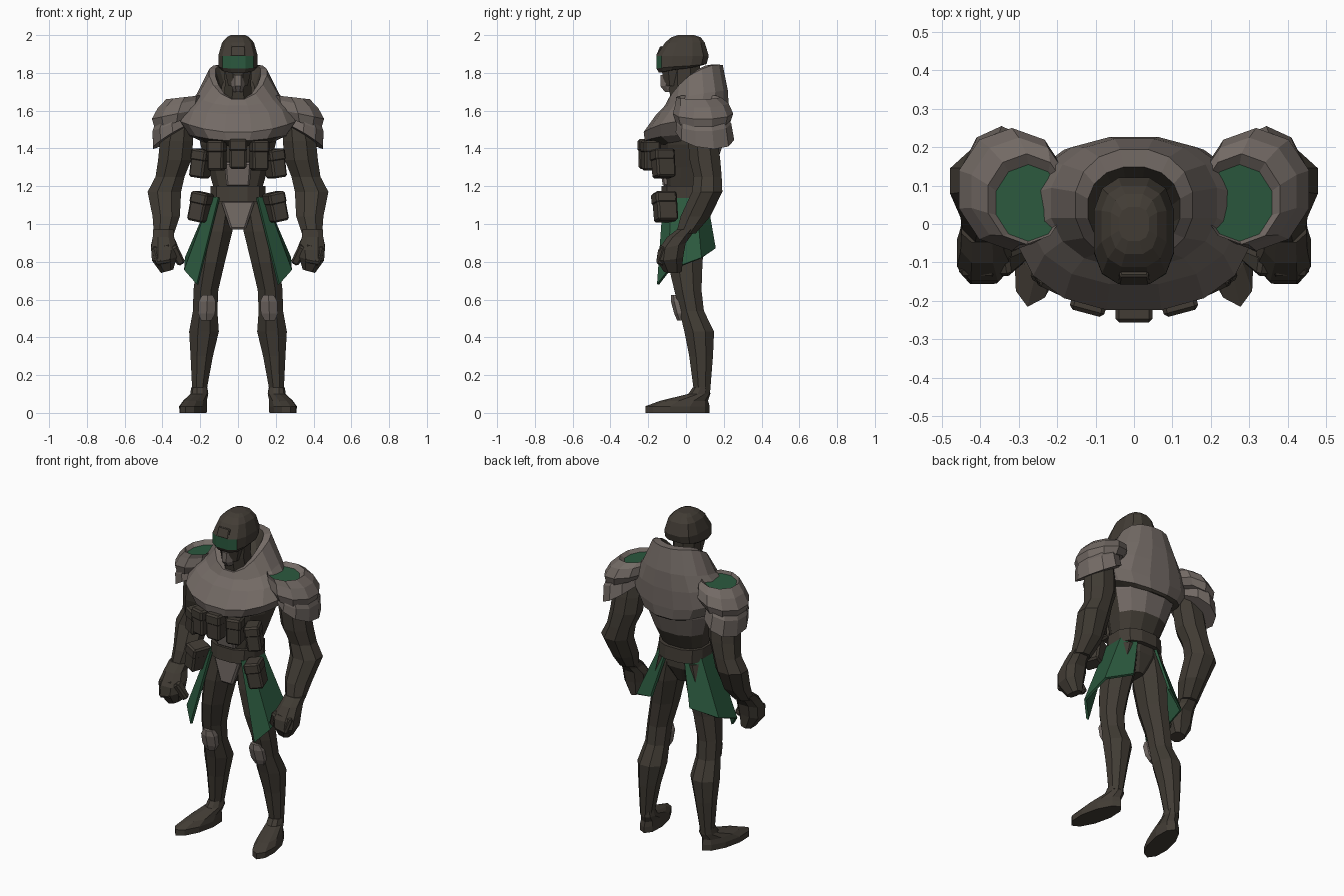
import bpy, bmesh
from math import sin, cos, pi, radians, copysign
from mathutils import Vector, Matrix, Euler

cube = bpy.data.objects.get("Cube")
if cube:
    bpy.data.objects.remove(cube)


def material(name, rgb):
    m = bpy.data.materials.new(name)
    m.use_nodes = True
    m.diffuse_color = (*rgb, 1)
    m.node_tree.nodes["Principled BSDF"].inputs["Base Color"].default_value = (*rgb, 1)
    return m


CLOTH = material("dark brown cloth", (.052, .044, .034))
LEATHER = material("brown leather", (.055, .046, .036))
ARMOR = material("taupe armor", (.172, .145, .13))
GREEN = material("deep green", (.024, .099, .048))


def finish(name, bm, mats, mirror=False, rule=None):
    bmesh.ops.recalc_face_normals(bm, faces=bm.faces)
    if rule:
        for f in bm.faces:
            f.material_index = int(rule(f.calc_center_median(), f.normal))
    mesh = bpy.data.meshes.new(name)
    bm.to_mesh(mesh)
    bm.free()
    ob = bpy.data.objects.new(name, mesh)
    bpy.context.collection.objects.link(ob)
    for m in mats:
        mesh.materials.append(m)
    if mirror:
        ob.modifiers.new("mirror", "MIRROR").use_mirror_merge = False
    return ob


def loft(name, rings, mats, n=8, power=1, yaw=0, mirror=False, rule=None):
    """Skin rings of (x, y, z, rx, ry, tilt_x, tilt_y, side_lift)."""
    bm = bmesh.new()
    loops = []
    turn = Matrix.Rotation(radians(yaw), 3, 'Z')
    for ring in rings:
        x, y, z, rx, ry, tx, ty, lift = (list(ring) + [0] * 3)[:8]
        loop = []
        for i in range(n):
            a = 2 * pi * (i + .5) / n
            c, s = cos(a), sin(a)
            px = copysign(abs(c) ** power, c) * rx
            py = copysign(abs(s) ** power, s) * ry
            offset = turn @ Vector((px, py, tx * c + ty * s + lift * c * c))
            loop.append(bm.verts.new(Vector((x, y, z)) + offset))
        loops.append(loop)
    for lo, hi in zip(loops, loops[1:]):
        for i in range(n):
            j = (i + 1) % n
            bm.faces.new((lo[i], lo[j], hi[j], hi[i]))
    bm.faces.new(loops[0])
    bm.faces.new(loops[-1])
    return finish(name, bm, mats, mirror, rule)


def box(name, loc, size, mat, rot=(0, 0, 0), taper=1, bevel=.01, mirror=False):
    """Chamfered block; taper scales the lower end."""
    bm = bmesh.new()
    bmesh.ops.create_cube(bm, size=1)
    turn = Euler([radians(r) for r in rot]).to_matrix()
    for v in bm.verts:
        k = taper if v.co.z < 0 else 1
        v.co = Vector((v.co.x * size[0] * k, v.co.y * size[1] * k, v.co.z * size[2]))
    bmesh.ops.bevel(bm, geom=bm.edges[:], offset=bevel, segments=1, affect='EDGES')
    for v in bm.verts:
        v.co = turn @ v.co + Vector(loc)
    return finish(name, bm, [mat], mirror)


def pouch(name, loc, size, rot, mirror):
    w, d, h = size
    box(name, loc, size, LEATHER, rot, .97, mirror=mirror)
    lid = Euler([radians(r) for r in rot]).to_matrix() @ Vector((0, -.004, h * .3))
    box(name + "_flap", Vector(loc) + lid, (w + .005, d, h * .42), LEATHER, rot,
        mirror=mirror)


# Torso, with armor over the upper back
loft("torso", [(0, 0, .97, .04, .06), (0, 0, 1.07, .14, .11), (0, 0, 1.2, .135, .11),
               (0, .02, 1.3, .165, .14), (0, .03, 1.42, .205, .17),
               (0, .03, 1.55, .22, .165), (0, .03, 1.65, .15, .12)],
     [CLOTH, ARMOR], 12, .85, rule=lambda c, n: c.z > 1.3 and n.y > .2)
box("abdomen_plate", (0, -.105, 1.265), (.145, .06, .13), ARMOR, (8, 0, 0), .85)
loft("belt", [(0, 0, 1.12, .15, .137), (0, 0, 1.2, .15, .132)], [LEATHER], 12, .8)
box("groin_plate", (0, -.095, 1.045), (.18, .06, .15), ARMOR, (-8, 0, 0), .45)

# Broad mantle with a raised collar, low at the throat and dark on the inside
loft("mantle", [(0, .02, 1.41, .2, .19, 0, 0, .03), (0, 0, 1.43, .26, .222, 0, -.01, .04),
                (0, 0, 1.485, .31, .228, 0, 0, .06), (0, .035, 1.59, .275, .195, 0, .01, .03),
                (0, .055, 1.665, .22, .17, 0, .04, .02), (0, .05, 1.75, .155, .147, 0, .092, .055),
                (0, .04, 1.75, .122, .11, 0, .092, .055), (0, .02, 1.71, .09, .09, 0, .08)],
     [ARMOR, CLOTH], 16, .9,
     rule=lambda c, n: (c.z < 1.45 and n.z < -.7) or
     (c.z > 1.6 and n.x * c.x + n.y * (c.y - .04) < -.02) or
     (c.z > 1.65 and c.xy.length < .03))

# Neck, mask and helmet
loft("neck", [(0, .02, 1.6, .085, .1), (0, -.01, 1.74, .075, .09),
              (0, -.01, 1.86, .08, .09)], [CLOTH])
loft("mask", [(0, -.08, 1.7, .025, .035), (0, -.085, 1.73, .038, .055),
              (0, -.085, 1.79, .04, .055)], [ARMOR])
loft("jaw", [(0, -.065, 1.73, .055, .055), (0, -.07, 1.83, .08, .065)], [LEATHER])
loft("helmet", [(0, -.03, 1.82, .092, .116, 0, .02), (0, -.024, 1.835, .107, .136, 0, .012),
                (0, -.018, 1.89, .107, .142), (0, -.006, 1.96, .087, .108),
                (0, 0, 1.988, .062, .08), (0, 0, 2, .04, .045)],
     [LEATHER, GREEN], 12, .72,
     rule=lambda c, n: 1.835 < c.z < 1.89 and n.y < -.5)
box("helmet_brow", (0, -.138, 1.912), (.075, .02, .06), LEATHER, (-22, 0, 0), 1.1, .005)

# Layered shoulder armor, open on top to show the green lining
loft("shoulder_lower", [(.345, .1, 1.465, .11, .155, -.065, -.02),
                        (.35, .095, 1.53, .108, .145, -.04, 0),
                        (.32, .08, 1.6, .1, .12)], [ARMOR], 10, mirror=True)
loft("shoulder_upper", [(.325, .09, 1.54, .12, .145, -.04, 0),
                        (.318, .09, 1.585, .145, .16, -.03, 0),
                        (.3, .085, 1.64, .13, .14, -.025, 0),
                        (.28, .065, 1.672, .105, .118, -.012, 0),
                        (.275, .055, 1.652, .088, .1, -.012, 0)],
     [ARMOR, GREEN], 10, mirror=True,
     rule=lambda c, n: n.z > .9 and (c.xy - Vector((.275, .055))).length < .02)

# Arms and fists
loft("arm", [(.3, .08, 1.6, .06, .06), (.325, .09, 1.44, .095, .085),
             (.335, .1, 1.34, .095, .088), (.36, .115, 1.25, .083, .08),
             (.39, .112, 1.17, .096, .087), (.38, .05, 1.04, .078, .085),
             (.392, 0, .95, .058, .056)], [CLOTH], mirror=True)
loft("fist", [(.395, 0, .97, .058, .052), (.395, -.04, .93, .06, .065),
              (.39, -.075, .88, .075, .078, 0, .02), (.39, -.085, .82, .07, .075, -.01, .01),
              (.375, -.07, .75, .035, .05, -.01, 0)], [CLOTH], 8, .8, mirror=True)
box("thumb", (.325, -.095, .835), (.06, .06, .11), CLOTH, (15, 30, 0), .7, mirror=True)
box("knuckles", (.4, -.122, .835), (.1, .055, .1), CLOTH, (-20, 10, 0), .8, mirror=True)

# Legs, knee pads and feet
loft("leg", [(.085, .005, 1.11, .075, .105), (.115, 0, .96, .092, .115),
             (.143, -.005, .8, .08, .1), (.17, .01, .65, .071, .078),
             (.174, .03, .54, .07, .07), (.18, .07, .43, .085, .085),
             (.192, .08, .3, .064, .068), (.205, .085, .11, .04, .046)],
     [CLOTH], mirror=True)
loft("knee_pad", [(.168, -.022, .49, .032, .025), (.166, -.03, .525, .052, .032),
                  (.163, -.045, .59, .052, .035), (.161, -.052, .625, .032, .028)],
     [ARMOR], 6, mirror=True)
loft("foot", [(.238, -.045, 0, .065, .175), (.238, -.045, .035, .066, .175),
              (.228, -.01, .064, .058, .13), (.205, .07, .1, .047, .06),
              (.205, .082, .135, .043, .047)],
     [LEATHER], 10, yaw=13, mirror=True)

# Green side skirts hanging from inside the belt
bm = bmesh.new()
top = [(.1, -.115, 1.14), (.138, -.075, 1.14), (.138, .05, 1.14), (.06, .105, 1.14)]
low = [(.215, -.148, .68), (.28, -.09, .755), (.275, .08, .82), (.13, .152, .87)]
upper = [bm.verts.new(p) for p in top]
lower = [bm.verts.new(p) for p in low]
for i in range(3):
    bm.faces.new((upper[i], upper[i + 1], lower[i + 1], lower[i]))
skirt = finish("side_skirt", bm, [GREEN], mirror=True)
solid = skirt.modifiers.new("thickness", "SOLIDIFY")
solid.thickness = .014
solid.offset = 0

# Pouches on the chest rig and belt
pouch("chest_pouch_center", (0, -.213, 1.37), (.092, .08, .155), (0, 0, 0), False)
pouch("chest_pouch_middle", (.112, -.185, 1.362), (.088, .09, .155), (0, 0, 15), True)
pouch("chest_pouch_outer", (.195, -.12, 1.32), (.085, .11, .15), (0, -8, 25), True)
pouch("belt_pouch", (.2, -.11, 1.09), (.09, .115, .155), (0, -12, 20), True)
